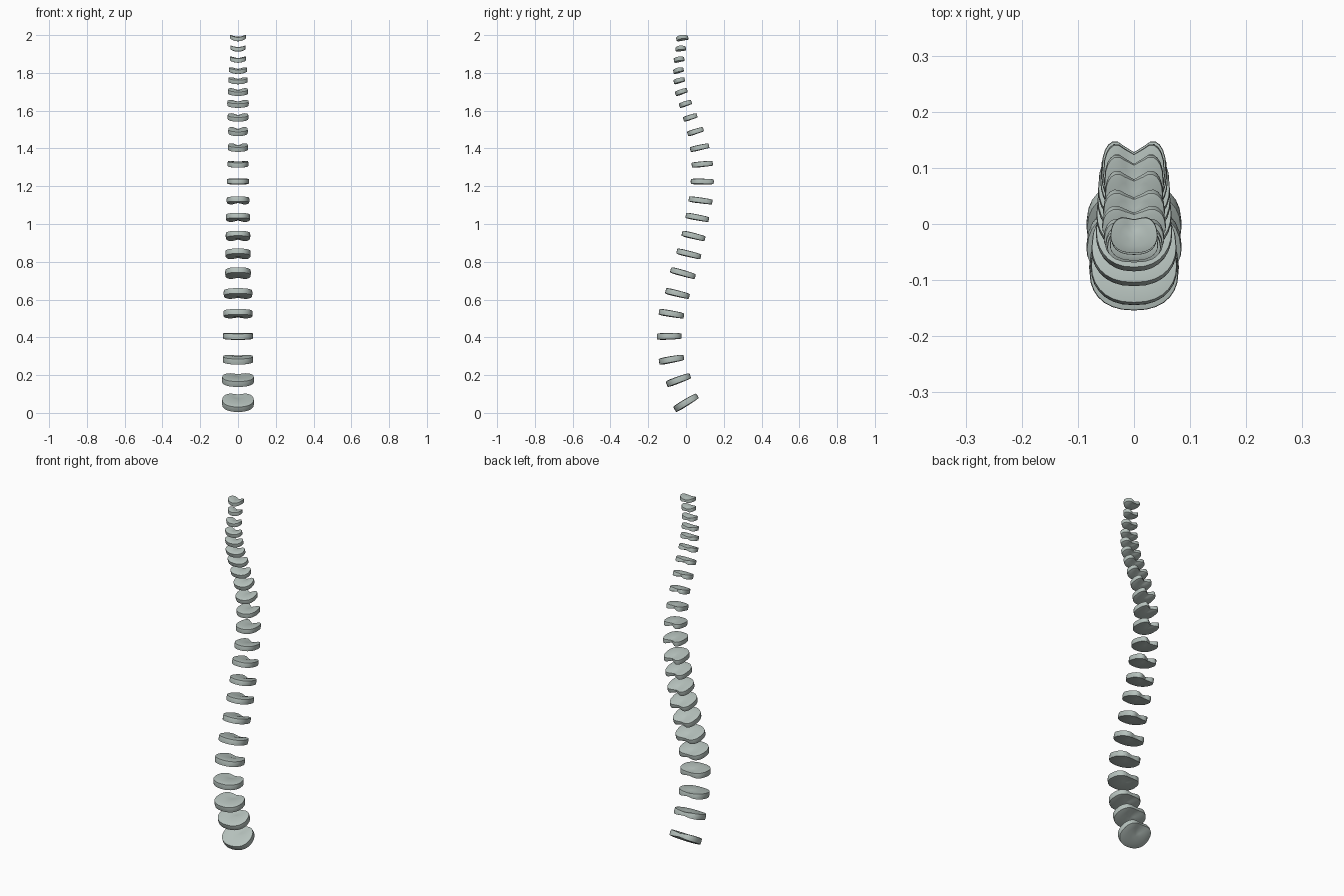
import bpy, bmesh
from math import sin, cos, pi, radians, exp, copysign
from mathutils import Matrix

if "Cube" in bpy.data.objects:
    bpy.data.objects.remove(bpy.data.objects["Cube"])

# One disc per row, bottom to top: y, z, tilt (degrees), half width, half depth
DISCS = [
    (.000, .055, 31, .085, .071), (-.040, .175, 20, .085, .067),
    (-.077, .283, 10, .080, .067), (-.089, .406, 1, .079, .065),
    (-.077, .525, -10, .077, .067), (-.045, .632, -14, .076, .065),
    (-.016, .740, -16, .068, .068), (.015, .842, -14, .067, .066),
    (.040, .937, -14, .065, .063), (.060, 1.035, -11, .064, .062),
    (.077, 1.125, -8, .060, .063), (.086, 1.225, -1, .058, .061),
    (.086, 1.317, 5, .055, .056), (.072, 1.405, 12, .053, .051),
    (.050, 1.490, 17, .052, .044), (.022, 1.565, 17, .055, .038),
    (-.003, 1.637, 17, .057, .034), (-.025, 1.700, 17, .054, .033),
    (-.036, 1.760, 13, .051, .030), (-.040, 1.814, 11, .048, .028),
    (-.037, 1.872, 6, .043, .028), (-.028, 1.930, 1, .040, .027),
    (-.020, 1.986, 4, .042, .032),
]
SIDES = 28

mat = bpy.data.materials.new("disc_grey_green")
mat.diffuse_color = (.47, .54, .51, 1)
mat.use_nodes = True
mat.node_tree.nodes["Principled BSDF"].inputs["Base Color"].default_value = mat.diffuse_color


def spow(v, p):
    return copysign(abs(v) ** p, v)


def make_disc(i, y0, z0, tilt, w, d):
    cervical = max(0, (i - 15) / 7)
    thoracic = max(0, 1 - abs(i - 11) / 9)
    half = .0175 - .0065 * i / 22
    notch = .008 + .018 * thoracic
    lift = .001 + .006 * cervical          # raised side edges in the neck

    # kidney outline: round front, squarer back with a central notch
    outline = []
    for k in range(SIDES):
        a = 2 * pi * k / SIDES
        c, s = cos(a), sin(a)
        x = w * spow(c, .85 if s < 0 else .75)
        y = d * spow(s, .95 if s < 0 else .75 - .2 * thoracic)
        if s > 0:
            x *= 1 - .08 * s
            y -= notch * exp(-(x / (.45 * w)) ** 2) * s
        outline.append((x, y))
    # stretch the back so its lobes reach the full depth
    reach = d / max(y for x, y in outline)
    outline = [(x, y * reach if y > 0 else y) for x, y in outline]

    # height of the surface: lifted sides, thinner hollow at the back notch
    def height(x, y, h):
        hollow = .5 * exp(-(x / (.4 * w)) ** 2 - ((y - .65 * d) / (.55 * d)) ** 2)
        return h * half * (1 - hollow) + lift * (1.6 * (x / w) ** 2 - .8)

    bm = bmesh.new()
    # rings: lower cap, wall, upper cap
    rings = []
    for r, h in ((.3, -1.1), (.6, -1.08), (.85, -1), (.985, -.88), (1, -.3),
                 (1, .3), (.985, .88), (.85, 1), (.6, 1.08), (.3, 1.1)):
        rings.append([bm.verts.new((x * r, y * r, height(x * r, y * r, h)))
                      for x, y in outline])
    for a, b in zip(rings, rings[1:]):
        for k in range(SIDES):
            n = (k + 1) % SIDES
            bm.faces.new((a[k], a[n], b[n], b[k]))
    for ring, h in ((rings[0], -1.1), (rings[-1], 1.1)):
        mid = bm.verts.new((0, 0, height(0, 0, h)))
        for k in range(SIDES):
            bm.faces.new((ring[k], ring[(k + 1) % SIDES], mid))
    bmesh.ops.recalc_face_normals(bm, faces=bm.faces)
    bm.transform(Matrix.Translation((0, y0, z0)) @ Matrix.Rotation(radians(tilt), 4, 'X'))

    name = f"spinal_disc_{i + 1:02d}"
    mesh = bpy.data.meshes.new(name)
    bm.to_mesh(mesh)
    bm.free()
    mesh.materials.append(mat)
    obj = bpy.data.objects.new(name, mesh)
    bpy.context.collection.objects.link(obj)
    return obj


# Column of discs
objs = [make_disc(i, *row) for i, row in enumerate(DISCS)]
for o in objs:
    o.select_set(True)
bpy.context.view_layer.objects.active = objs[0]
bpy.ops.object.shade_smooth_by_angle(angle=radians(40))
